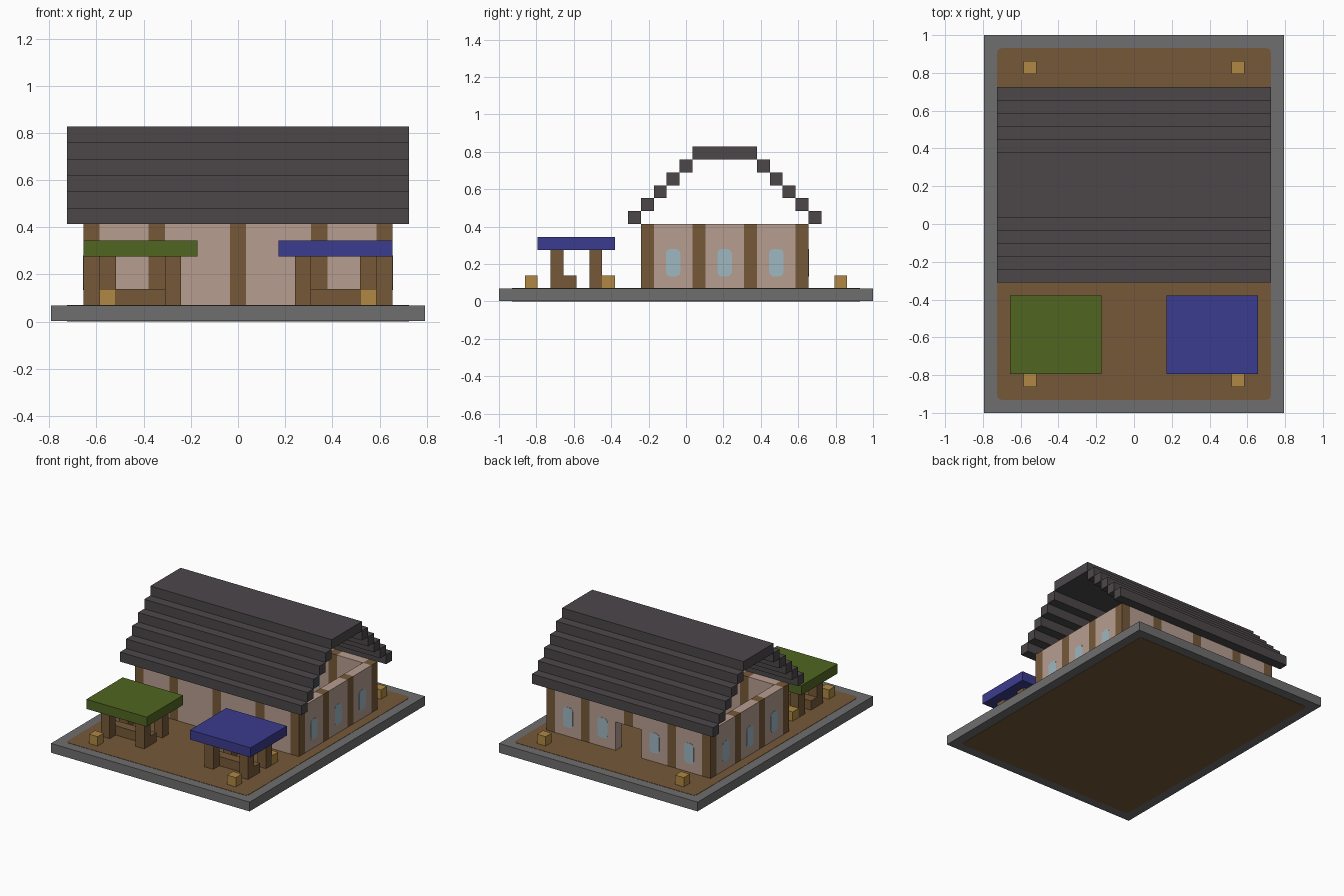
import bpy, bmesh
from mathutils import Vector, Matrix

if "Cube" in bpy.data.objects:
    bpy.data.objects.remove(bpy.data.objects["Cube"])

U = 2 / 29                      # one block
CENTRE = Vector((11.5, 14.5, 0))


def material(name, rgb):
    linear = [((c / 255 + 0.055) / 1.055) ** 2.4 for c in rgb] + [1]
    mat = bpy.data.materials.new(name)
    mat.use_nodes = True
    mat.diffuse_color = linear
    mat.node_tree.nodes["Principled BSDF"].inputs["Base Color"].default_value = linear
    return mat


STONE = material("grey stone", (110, 110, 110))
WOOD = material("brown wood and earth", (118, 89, 57))
PLASTER = material("pink plaster", (183, 157, 144))
ROOF = material("dark roof", (76, 71, 74))
GREEN = material("green cloth", (81, 101, 33))
BLUE = material("blue cloth", (59, 59, 142))
CRATE = material("golden wood", (176, 137, 67))
GLASS = material("pale blue glass", (157, 183, 192))


def blocks(name, mat, boxes, round_axis=None, radius=0):
    """One object from boxes given as (low corner, high corner) in block units."""
    bm = bmesh.new()
    for low, high in boxes:
        low, high = Vector(low), Vector(high)
        size = (high - low) * U
        place = Matrix.Translation(((low + high) / 2 - CENTRE) * U)
        bmesh.ops.create_cube(bm, size=1, matrix=place @ Matrix.Diagonal((*size, 1)))
    if round_axis is not None:
        edges = [e for e in bm.edges
                 if abs((e.verts[0].co - e.verts[1].co).normalized()[round_axis]) > 0.9]
        bmesh.ops.bevel(bm, geom=edges, offset=radius * U, segments=3,
                        profile=0.5, affect='EDGES')
    mesh = bpy.data.meshes.new(name)
    bm.to_mesh(mesh)
    bm.free()
    mesh.materials.append(mat)
    obj = bpy.data.objects.new(name, mesh)
    bpy.context.collection.objects.link(obj)
    return obj


# Ground slab with an earth yard showing above and below
blocks("stone_base", STONE, [((0, 0, 0.03), (23, 29, 1))])
blocks("earth_yard", WOOD, [((1, 1, 0), (22, 28, 1.03))], 2, 0.35)

# House posts
X_POSTS, Y_POSTS = (2, 6, 11, 16, 20), (11, 15, 19, 23)
FRONT, BACK, RIGHT, LEFT, EAVES = 11, 23, 2, 20, 6
DOOR_LOW, DOOR_HIGH, DOOR_TOP = 10, 13, 4
posts = []
for x in X_POSTS:
    posts.append(((x, FRONT, 1), (x + 1, FRONT + 1, EAVES)))
    foot = DOOR_TOP if x == 11 else 1
    posts.append(((x, BACK, foot), (x + 1, BACK + 1, EAVES)))
for y in Y_POSTS[1:-1]:
    for x in (RIGHT, LEFT):
        posts.append(((x, y, 1), (x + 1, y + 1, EAVES)))
blocks("house_posts", WOOD, posts)

# Plaster panels between the posts, with a doorway at the back
front, back, sides = [], [], []
for a, b in zip(X_POSTS, X_POSTS[1:]):
    front.append(((a + 1, FRONT, 1), (b, FRONT + 1, EAVES)))
    low, high = a + 1, b
    if b == 11:
        high = DOOR_LOW
        back.append(((DOOR_LOW, BACK, DOOR_TOP), (b, BACK + 1, EAVES)))
    if a == 11:
        low = DOOR_HIGH
        back.append(((a + 1, BACK, DOOR_TOP), (DOOR_HIGH, BACK + 1, EAVES)))
    back.append(((low, BACK, 1), (high, BACK + 1, EAVES)))
for a, b in zip(Y_POSTS, Y_POSTS[1:]):
    for x in (RIGHT, LEFT):
        sides.append(((x, a + 1, 1), (x + 1, b, EAVES)))
blocks("front_wall", PLASTER, front)
blocks("back_wall", PLASTER, back)
blocks("side_walls", PLASTER, sides)

# Rounded windows, showing on both faces of the wall
P, W = 0.03, 0.06
side_windows = [((x - P, y - W, 2 - W), (x + 1 + P, y + 1 + W, 4 + W))
                for x in (RIGHT, LEFT) for y in (13, 17, 21)]
back_windows = [((x - W, BACK - P, 2 - W), (x + 1 + W, BACK + 1 + P, 4 + W))
                for x in (4, 8, 14, 18)]
blocks("side_windows", GLASS, side_windows, 0, 0.35)
blocks("back_windows", GLASS, back_windows, 1, 0.35)

# Stepped roof, open at the gables
steps = [((1, 15, 11), (22, 20, 12))]
for i in range(5):
    for y in (10 + i, 24 - i):
        steps.append(((1, y, EAVES + i), (22, y + 1, EAVES + i + 1)))
blocks("stepped_roof", ROOF, steps)

# Market stalls: awning, four legs and a low counter
for name, x, cloth in (("right", 2, GREEN), ("left", 14, BLUE)):
    blocks(name + "_stall_awning", cloth, [((x, 3, 4), (x + 7, 9, 5))])
    blocks(name + "_stall_legs", WOOD,
           [((lx, ly, 1), (lx + 1, ly + 1, 4))
            for lx in (x + 1, x + 5) for ly in (4, 7)])
    blocks(name + "_stall_counter", WOOD, [((x + 1, 5, 1), (x + 6, 6, 2))])

# Crates around the yard
for side, x in (("right", 3), ("left", 19)):
    for place, y in (("front", 2), ("stall", 8), ("back", 26)):
        blocks(f"{side}_{place}_crate", CRATE, [((x, y, 1), (x + 1, y + 1, 2))])
